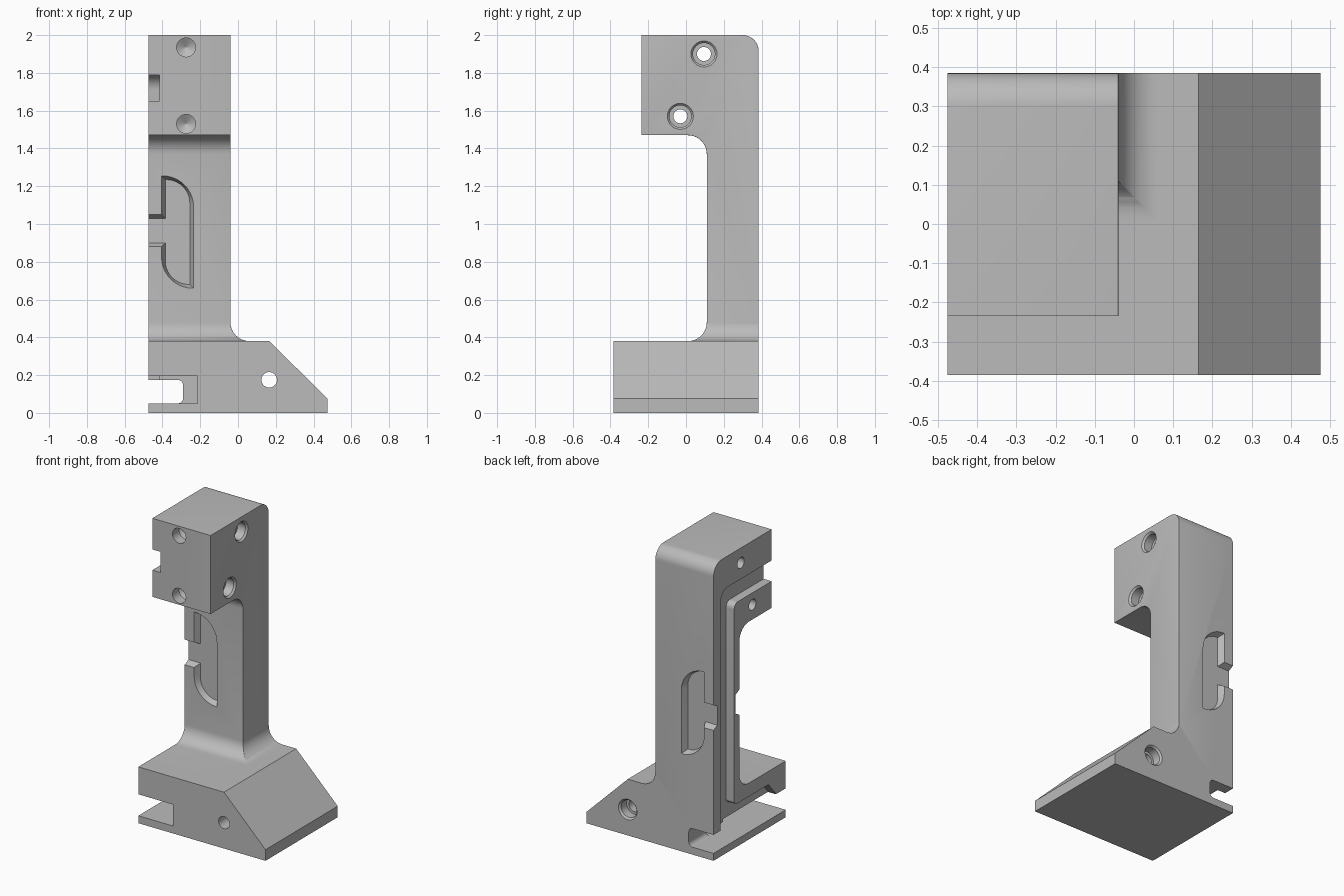
import bpy, bmesh, math
from mathutils import Vector

cube = bpy.data.objects.get("Cube")
if cube:
    bpy.data.objects.remove(cube, do_unlink=True)

grey = bpy.data.materials.new("plain grey")
grey.use_nodes = True
grey.diffuse_color = (0.5, 0.5, 0.5, 1)
grey.node_tree.nodes["Principled BSDF"].inputs["Base Color"].default_value = grey.diffuse_color


def outline(corners, steps=10):
    """Polygon whose corners (a, b, radius) are filleted where a radius is given."""
    points = []
    for i, corner in enumerate(corners):
        p = Vector(corner[:2])
        if len(corner) == 2:
            points.append(p)
            continue
        radius = corner[2]
        u = (Vector(corners[i - 1][:2]) - p).normalized()
        v = (Vector(corners[(i + 1) % len(corners)][:2]) - p).normalized()
        half = u.angle(v) / 2
        centre = p + (u + v).normalized() * radius / math.sin(half)
        start = p + u * radius / math.tan(half) - centre
        end = p + v * radius / math.tan(half) - centre
        sweep = math.pi - 2 * half
        for k in range(steps + 1):
            t = k / steps
            arc = (start * math.sin((1 - t) * sweep) + end * math.sin(t * sweep)) / math.sin(sweep)
            points.append(centre + arc)
    return points


def circle(a, b, radius, n=32):
    return [Vector((a + radius * math.cos(k * math.tau / n),
                    b + radius * math.sin(k * math.tau / n))) for k in range(n)]


def loft(name, axis, sections):
    """Solid through matching loops placed along x (loops in y, z) or y (loops in x, z)."""
    bm = bmesh.new()
    rings = []
    for loop, pos in sections:
        rings.append([bm.verts.new((pos, p.x, p.y) if axis == "x" else (p.x, pos, p.y))
                      for p in loop])
    for r, s in zip(rings, rings[1:]):
        for k in range(len(r)):
            n = (k + 1) % len(r)
            bm.faces.new((r[k], r[n], s[n], s[k]))
    bm.faces.new(rings[0])
    bm.faces.new(rings[-1])
    bmesh.ops.recalc_face_normals(bm, faces=bm.faces)
    mesh = bpy.data.meshes.new(name)
    bm.to_mesh(mesh)
    bm.free()
    obj = bpy.data.objects.new(name, mesh)
    bpy.context.collection.objects.link(obj)
    return obj


def prism(name, axis, loop, a, b):
    return loft(name, axis, [(loop, a), (loop, b)])


def combine(target, tool, operation="DIFFERENCE"):
    mod = target.modifiers.new("combine", "BOOLEAN")
    mod.object, mod.operation, mod.solver = tool, operation, "EXACT"
    bpy.context.view_layer.objects.active = target
    bpy.ops.object.modifier_apply(modifier=mod.name)
    bpy.data.objects.remove(tool, do_unlink=True)


# Body: side silhouette crossed with front silhouette
LEFT, RIGHT, FRONT, BACK = -0.475, 0.475, -0.385, 0.385
side = outline([(FRONT, 0), (BACK, 0), (BACK, 2, 0.085), (-0.235, 2), (-0.235, 1.47),
                (0.11, 1.47, 0.1), (0.11, 0.38, 0.1), (FRONT, 0.38)])
front = outline([(LEFT, 0), (RIGHT, 0), (RIGHT, 0.075), (0.165, 0.38),
                 (-0.04, 0.38, 0.1), (-0.04, 2.1), (LEFT, 2.1)])
body = prism("bracket_half", "x", side, LEFT - 0.1, RIGHT + 0.1)
combine(body, prism("front_shape", "y", front, -0.6, 0.6), "INTERSECT")

# Soften the outer edges of the column and head
bm = bmesh.new()
bm.from_mesh(body.data)
bmesh.ops.remove_doubles(bm, verts=bm.verts, dist=0.0005)
soft = []
for e in bm.edges:
    mid = (e.verts[0].co + e.verts[1].co) / 2
    at_back_flare = mid.y > 0.38 and mid.z < 0.485
    on_outer_side = all(v.co.x > -0.05 for v in e.verts)
    if (on_outer_side and mid.z > 0.4 and not at_back_flare
            and len(e.link_faces) == 2 and e.calc_face_angle() > 0.5):
        soft.append(e)
bmesh.ops.bevel(bm, geom=soft, offset=0.016, segments=4, profile=0.5,
                affect="EDGES", clamp_overlap=True)
bm.to_mesh(body.data)
bm.free()

# Channel down the mating face, turning forward through the head and base
channel = outline([(-0.5, 1.65), (0.165, 1.65, 0.04), (0.165, 0.29, 0.03), (-0.2, 0.29),
                   (-0.28, 0.2), (-0.28, 0.05), (0.31, 0.05), (0.31, 1.79, 0.08), (-0.5, 1.79)])
combine(body, prism("channel", "x", channel, -0.6, -0.415))

# Slot through the base with a wider pocket at the front
slot = outline([(-0.6, 0.05), (-0.29, 0.05, 0.03), (-0.29, 0.175, 0.03), (-0.6, 0.175)])
combine(body, prism("base_slot", "y", slot, -0.6, 0.6))
pocket = outline([(-0.6, 0.05), (-0.215, 0.05), (-0.215, 0.195), (-0.6, 0.195)])
combine(body, prism("base_pocket", "y", pocket, -0.6, 0.2))


def leaf(t):
    """Recess outline, shrunk by t."""
    l, r, radius = -0.405 + t, -0.235 - t, 0.165 - 2 * t
    return outline([(-0.6, 1.05 - t), (l, 1.05 - t), (l, 1.255 - t), (r, 1.255 - t, radius),
                    (r, 0.66 + t), (l, 0.66 + t, radius), (l, 0.88 + t), (-0.6, 0.88 + t)])


# Tapered recesses on the front and back of the column
for face, inward in ((0.11, 1), (BACK, -1)):
    combine(body, loft("recess", "y", [(leaf(-0.02), face - 0.04 * inward),
                                       (leaf(0.02), face + 0.04 * inward)]))


def bolt_hole(axis, a, b, through, face, start):
    """Through hole with a chamfered counterbore entered from the given face."""
    combine(body, prism("bolt_hole", axis, circle(a, b, through), start, 0.6))
    wide, seat = circle(a, b, 0.069), circle(a, b, 0.058)
    combine(body, loft("counterbore", axis, [(wide, face + 0.05), (wide, face),
                                             (seat, face - 0.012), (seat, face - 0.07)]))


bolt_hole("x", 0.095, 1.9, 0.037, -0.04, -0.6)
bolt_hole("x", -0.03, 1.57, 0.037, -0.04, -0.6)
bolt_hole("y", 0.165, 0.175, 0.041, BACK, -0.6)

# Blind drilled holes in the head front
for z in (1.935, 1.53):
    rim = circle(-0.275, z, 0.05)
    combine(body, loft("blind_hole", "y", [(rim, -0.3), (rim, -0.165),
                                           (circle(-0.275, z, 0.003), -0.135)]))

# Finish
body.data.materials.clear()
body.data.materials.append(grey)
for poly in body.data.polygons:
    poly.material_index = 0
bpy.ops.object.select_all(action="DESELECT")
body.select_set(True)
bpy.context.view_layer.objects.active = body
bpy.ops.object.shade_smooth_by_angle(angle=math.radians(30))
